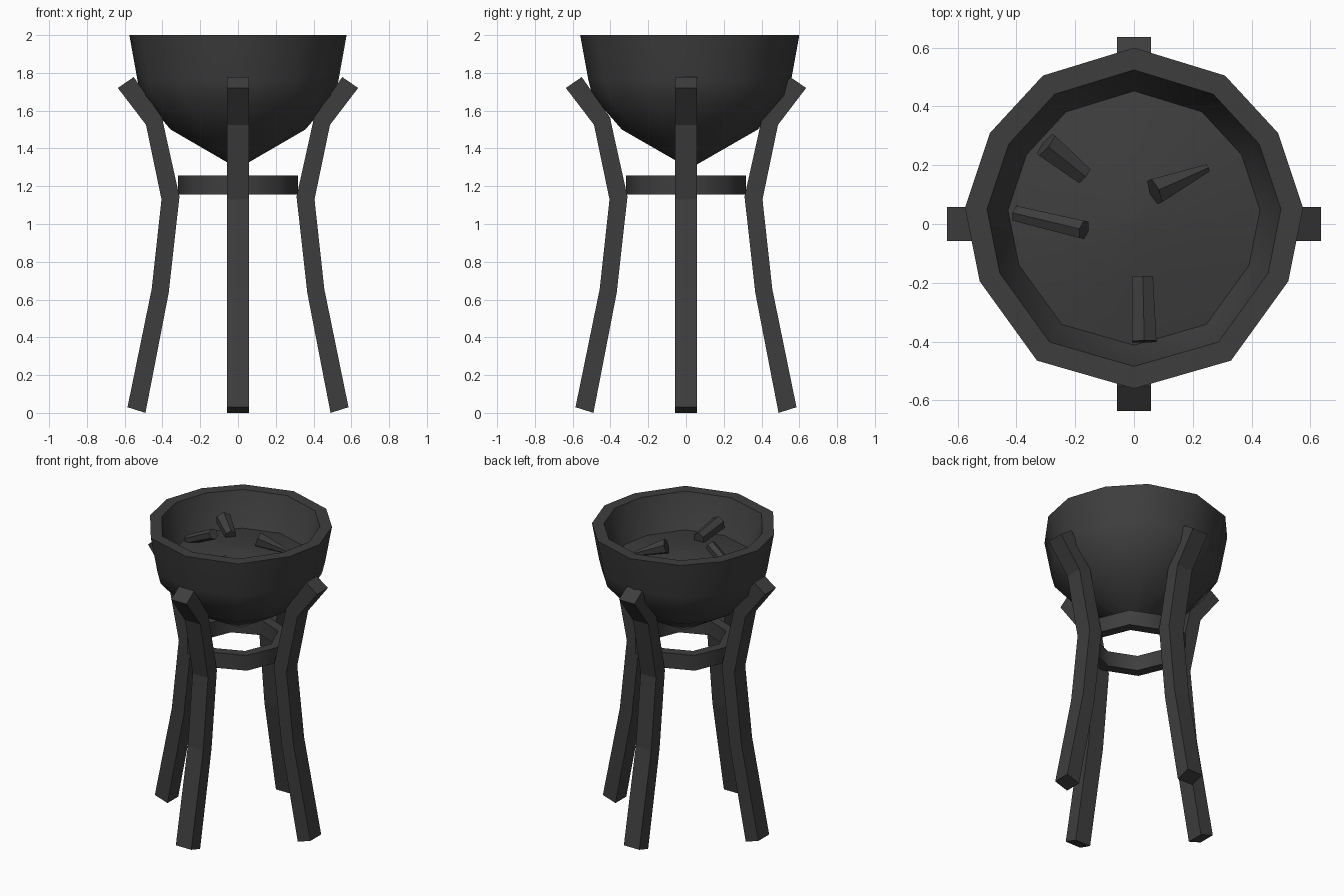
import bpy
import bmesh
from math import pi, sin, cos
from mathutils import Vector, Matrix

cube = bpy.data.objects.get("Cube")
if cube:
    bpy.data.objects.remove(cube, do_unlink=True)

iron = bpy.data.materials.new("dark_iron")
iron.use_nodes = True
color = (0.048, 0.048, 0.048, 1)
iron.diffuse_color = color
iron.node_tree.nodes["Principled BSDF"].inputs["Base Color"].default_value = color


def finish(name, bm, smooth=None):
    bmesh.ops.recalc_face_normals(bm, faces=bm.faces[:])
    mesh = bpy.data.meshes.new(name)
    bm.to_mesh(mesh)
    bm.free()
    mesh.materials.append(iron)
    obj = bpy.data.objects.new(name, mesh)
    bpy.context.collection.objects.link(obj)
    if smooth:
        bpy.ops.object.select_all(action="DESELECT")
        obj.select_set(True)
        bpy.context.view_layer.objects.active = obj
        bpy.ops.object.shade_smooth_by_angle(angle=smooth)
    return obj


def loft(loops, closed=False, cap=False):
    """Skin a list of equal-length point loops with quads."""
    bm = bmesh.new()
    rings = [[bm.verts.new(p) for p in loop] for loop in loops]
    pairs = list(zip(rings, rings[1:]))
    if closed:
        pairs.append((rings[-1], rings[0]))
    for a, b in pairs:
        for i in range(len(a)):
            j = (i + 1) % len(a)
            bm.faces.new((a[i], a[j], b[j], b[i]))
    if cap:
        bm.faces.new(rings[0])
        bm.faces.new(rings[-1])
    return bm


# Hammered bowl: an uneven twelve-sided outline, mirrored across x
CENTER_Y = 0.02
half = [(0, 0.58), (0.31, 0.485), (0.49, 0.29), (0.575, 0.035),
        (0.525, -0.215), (0.33, -0.485), (0, -0.58)]
outline = half + [(-x, y) for x, y in half[-2:0:-1]]


def outline_at(scale, z):
    return [(x * scale, y * scale + CENTER_Y, z) for x, y in outline]


bowl_profile = [(0.02, 1.3), (0.62, 1.5), (0.89, 1.68), (0.925, 1.76), (1, 2),
                (0.87, 2), (0.74, 1.76), (0.5, 1.58), (0.02, 1.4)]
finish("bowl", loft([outline_at(s, z) for s, z in bowl_profile], cap=True), 0.7)

# Low mound of ash filling the bowl
ash_profile = [(0.75, 1.77), (0.4, 1.81), (0.01, 1.835)]
finish("ash_mound", loft([outline_at(s, z) for s, z in ash_profile], cap=True), 0.7)


# Charred logs half sunk in the ash
def log(name, start, end, r1, r2):
    start, end = Vector(start), Vector(end)
    axis = end - start
    turn = axis.to_track_quat("Z", "Y").to_matrix().to_4x4()
    bm = bmesh.new()
    bmesh.ops.create_cone(bm, segments=6, radius1=r1, radius2=r2,
                          depth=axis.length, cap_ends=True,
                          matrix=Matrix.Translation((start + end) / 2) @ turn)
    finish(name, bm, 0.8)


log("log_back_right", (-0.3, 0.27, 1.86), (-0.17, 0.165, 1.82), 0.05, 0.035)
log("log_right", (-0.4, 0.035, 1.78), (-0.17, -0.02, 1.9), 0.03, 0.035)
log("log_front", (0.035, -0.4, 1.85), (0.03, -0.18, 1.83), 0.048, 0.04)
log("log_back_left", (0.07, 0.11, 1.88), (0.25, 0.19, 1.81), 0.05, 0.015)

# Four bent legs with a rectangular section
outer = [(0.585, 0.03), (0.457, 0.655), (0.405, 1.13), (0.487, 1.525), (0.636, 1.72)]
inner = [(0.49, 0), (0.367, 0.635), (0.31, 1.145), (0.403, 1.565), (0.552, 1.778)]
WIDTH = 0.058
for i, name in enumerate(("left", "back", "right", "front")):
    sections = [((a, -WIDTH, za), (a, WIDTH, za), (b, WIDTH, zb), (b, -WIDTH, zb))
                for (a, za), (b, zb) in zip(outer, inner)]
    bm = loft(sections, cap=True)
    bmesh.ops.rotate(bm, verts=bm.verts[:], matrix=Matrix.Rotation(i * pi / 2, 3, "Z"))
    finish(name + "_leg", bm)

# Octagonal ring that ties the legs together
ring_profile = [(0.318, 1.155), (0.318, 1.258), (0.25, 1.258), (0.25, 1.155)]
ring = [[(r * cos(k * pi / 4), r * sin(k * pi / 4), z) for k in range(8)]
        for r, z in ring_profile]
finish("brace_ring", loft(ring, closed=True), 0.9)
